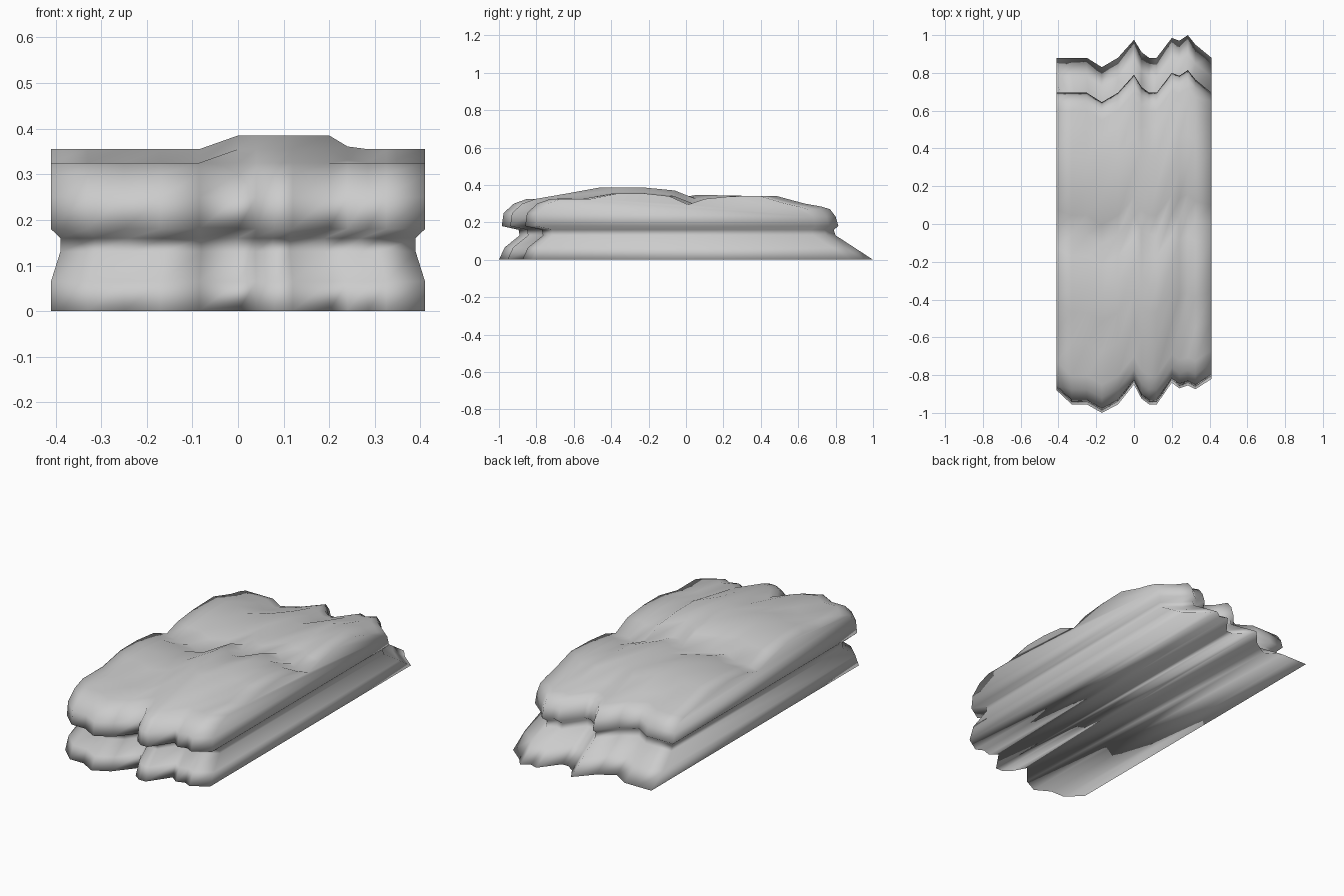
import bpy, bmesh

if "Cube" in bpy.data.objects:
    bpy.data.objects.remove(bpy.data.objects["Cube"])

# plan outline stations: x, front edge y, back edge y
stations = [(-.41, -.87, .88), (-.33, -.945, .88), (-.25, -.945, .88), (-.17, -.99, .83),
            (-.085, -.945, .88), (0, -.84, .975), (.04, -.915, .91), (.08, -.945, .88),
            (.12, -.945, .88), (.2, -.83, .985), (.24, -.86, .97), (.285, -.845, 1.0),
            (.325, -.865, .95), (.41, -.81, .88)]

# long section, front foot over the top to back foot: y, z
front = [(-1, 0), (-.97, .065), (-.89, .13), (-.895, .16), (-.985, .18), (-.975, .25),
         (-.92, .3), (-.85, .325)]
top = [(-.66, .325), (-.48, .355), (-.32, .355), (-.15, .34), (-.02, .295),
       (.1, .325), (.26, .338), (.45, .342), (.62, .3)]
back = [(.72, .285), (.77, .27), (.8, .23), (.815, .18), (.79, .16), (.8, .13),
        (.9, .065), (1, 0)]
profile = front + top + back
n = len(profile)


def rise(x):
    """Raised band along the middle of the top."""
    if x < 0:
        return .03 * max(0, 1 + x / .085)
    return .03 * min(1, max(0, (.25 - x) / .05))


def fade(y):
    """The raised band runs out towards the back."""
    return min(1, max(0, (.3 - y) / .3))


bm = bmesh.new()
cols = []
for x, yf, yb in stations:
    col = []
    for i, (y, z) in enumerate(profile):
        # the outline shift blends from the front edge to the back edge
        t = min(1, max(0, (i - len(front) + 1) / (len(top) + 1)))
        shift = (yf + .99) * (1 - t) + (yb - 1) * t
        xs = .95 if .1 < z < .17 else 1
        dz = rise(x) * fade(y) if len(front) - 1 < i < n - len(back) else 0
        col.append(bm.verts.new((x * xs, y + shift, z + dz)))
    cols.append(col)

# skin around the slab, including its underside
for a, b in zip(cols, cols[1:]):
    for i in range(n):
        j = (i + 1) % n
        bm.faces.new((a[i], b[i], b[j], a[j]))

# side walls in long horizontal strips that follow the groove
for c in (cols[0], cols[-1]):
    for i in range(5):
        bm.faces.new((c[i], c[i + 1], c[n - 2 - i], c[n - 1 - i]))
    bm.faces.new(c[5:n - 5])

bmesh.ops.recalc_face_normals(bm, faces=bm.faces)
for f in bm.faces:
    f.smooth = True
mesh = bpy.data.meshes.new("rock_slab")
bm.to_mesh(mesh)
bm.free()
slab = bpy.data.objects.new("rock_slab", mesh)
bpy.context.collection.objects.link(slab)
